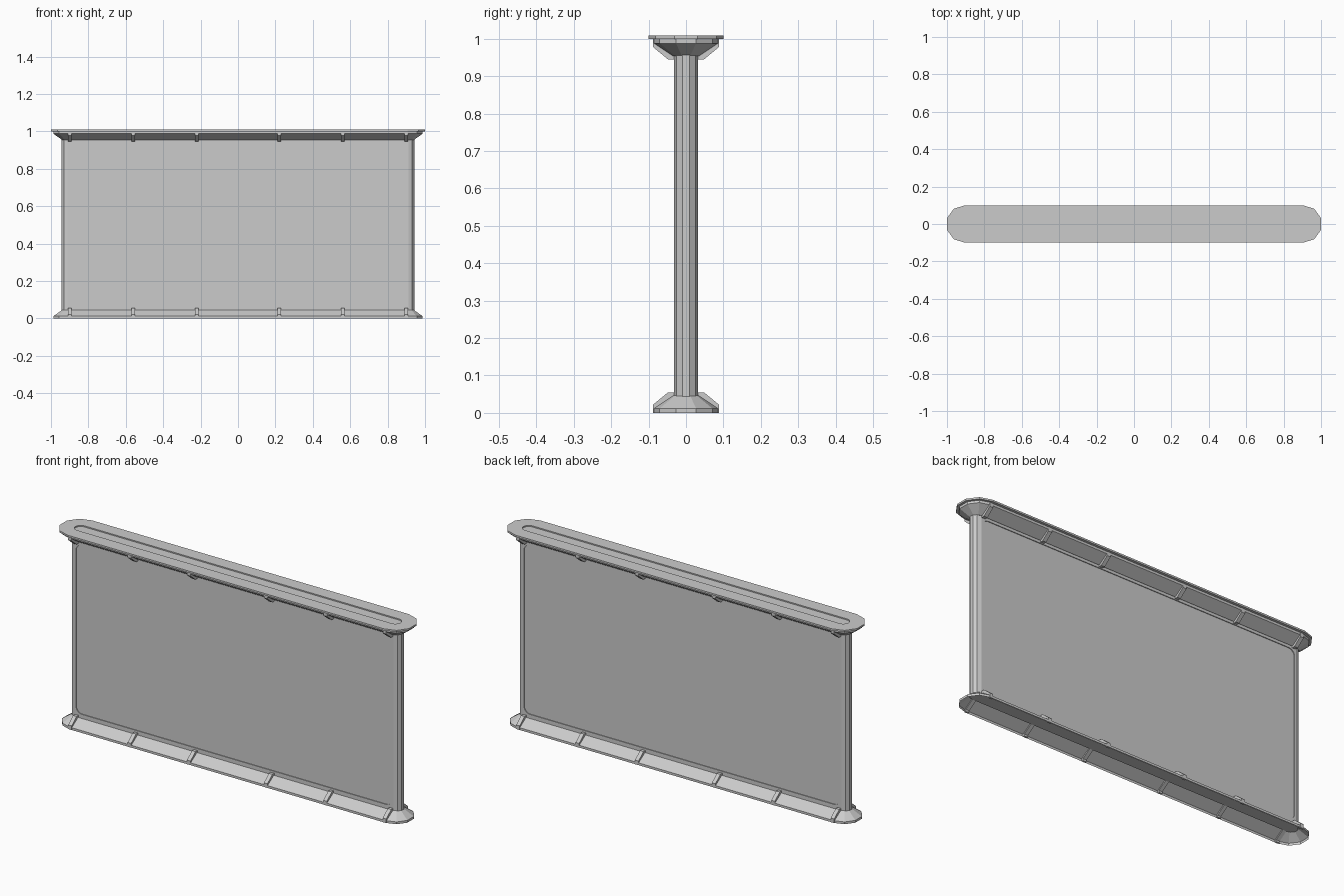
import bpy, bmesh, math
from mathutils import Matrix

cube = bpy.data.objects.get("Cube")
if cube:
    bpy.data.objects.remove(cube, do_unlink=True)

grey = bpy.data.materials.new("plain_grey")
grey.use_nodes = True
grey.diffuse_color = (0.6, 0.6, 0.6, 1)
grey.node_tree.nodes["Principled BSDF"].inputs["Base Color"].default_value = (0.6, 0.6, 0.6, 1)

MID_Z = 0.5
ARC_X = 0.905


def finish(name, bm):
    bmesh.ops.recalc_face_normals(bm, faces=bm.faces)
    mesh = bpy.data.meshes.new(name)
    bm.to_mesh(mesh)
    bm.free()
    mesh.materials.append(grey)
    obj = bpy.data.objects.new(name, mesh)
    bpy.context.collection.objects.link(obj)
    return obj


def stadium(r, cx=ARC_X, segs=5):
    """Long outline with a faceted half circle at each end."""
    pts = []
    for side in (0, math.pi):
        for i in range(segs + 1):
            a = side - math.pi / 2 + math.pi * i / segs
            pts.append((math.copysign(cx, math.cos(side)) + r * math.cos(a), r * math.sin(a)))
    return pts


def loft(name, outlines, cap_start=True, cap_end=True):
    """Skin a stack of (outline, z) rings."""
    bm = bmesh.new()
    rings = [[bm.verts.new((x, y, z)) for x, y in pts] for pts, z in outlines]
    n = len(rings[0])
    for a, b in zip(rings, rings[1:]):
        for i in range(n):
            j = (i + 1) % n
            bm.faces.new((a[i], a[j], b[j], b[i]))
    if cap_start:
        bm.faces.new(rings[0])
    if cap_end:
        bm.faces.new(rings[-1])
    return finish(name, bm)


def cut(target, cutter):
    mod = target.modifiers.new("recess", 'BOOLEAN')
    mod.object = cutter
    mod.solver = 'EXACT'
    cutter.hide_render = True
    cutter.hide_set(True)


def rounded_panel(name, hx, z0, z1, r, y0, y1):
    """Upright rounded rectangle plate."""
    bm = bmesh.new()
    rings = []
    for y in (y0, y1):
        ring = []
        for k, (cx, cz) in enumerate(((hx - r, z1 - r), (r - hx, z1 - r), (r - hx, z0 + r), (hx - r, z0 + r))):
            for i in range(6):
                a = math.pi / 2 * (k + i / 5)
                ring.append(bm.verts.new((cx + r * math.cos(a), y, cz + r * math.sin(a))))
        rings.append(ring)
    a, b = rings
    for i in range(len(a)):
        j = (i + 1) % len(a)
        bm.faces.new((a[i], a[j], b[j], b[i]))
    bm.faces.new(a)
    bm.faces.new(b)
    return finish(name, bm)


# Upright board with a shallow rounded recess on both faces
board = loft("board", [(stadium(0.032, 0.912), 0.04), (stadium(0.032, 0.912), 0.965)])
for label, s in (("front", -1), ("back", 1)):
    cut(board, rounded_panel(label + "_recess_cutter", 0.905, 0.065, 0.94, 0.035, s * 0.028, s * 0.06))

# Flared skirts at foot and head, the foot one hollow underneath
skirt = [(0.087, 0.0), (0.087, 0.012), (0.036, 0.046)]
loft("foot_skirt", [(stadium(r), z) for r, z in skirt], cap_start=False, cap_end=False)
loft("head_skirt", [(stadium(r), 1.0 - z) for r, z in skirt])

# Top plate with a long slot
plate = loft("top_plate", [(stadium(0.1), 1.0), (stadium(0.1), 1.009)])
slot = [(stadium(0.03, 0.9, 12), z) for z in (1.003, 1.03)]
cut(plate, loft("slot_cutter", slot))

# Clamps that hug the skirts on both faces
clamp = [(0.088, 0.0), (0.088, 0.022), (0.048, 0.055), (0.030, 0.055), (0.030, 0.042), (0.078, 0.010), (0.078, 0.0)]
for level, flip in (("foot", 1), ("head", -1)):
    for label, s in (("front", -1), ("back", 1)):
        bm = bmesh.new()
        for x in (-0.9, -0.56, -0.22, 0.22, 0.56, 0.9):
            sides = []
            for dx in (-0.01, 0.01):
                sides.append([bm.verts.new((x + dx, s * y, MID_Z + flip * (z - MID_Z))) for y, z in clamp])
            a, b = sides
            for i in range(len(a)):
                j = (i + 1) % len(a)
                bm.faces.new((a[i], a[j], b[j], b[i]))
            bm.faces.new(a)
            bm.faces.new(b)
        finish(f"{level}_{label}_clamps", bm)
